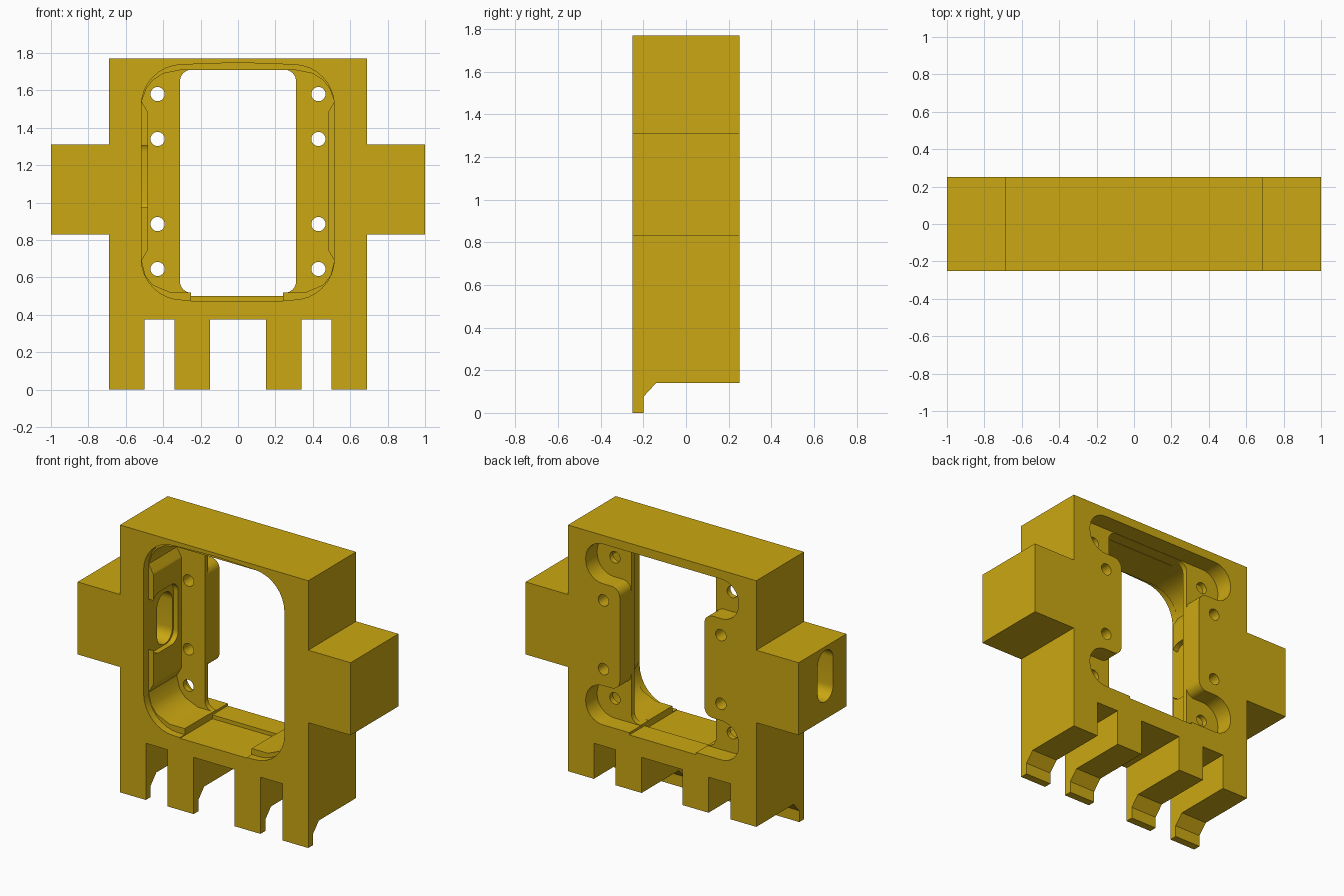
import bpy, bmesh, math
from mathutils import Vector

cube = bpy.data.objects.get("Cube")
if cube:
    bpy.data.objects.remove(cube, do_unlink=True)

gold = bpy.data.materials.new("gold_yellow")
gold.use_nodes = True
COLOUR = (0.60, 0.39, 0.006, 1)
gold.diffuse_color = COLOUR
gold.node_tree.nodes["Principled BSDF"].inputs["Base Color"].default_value = COLOUR


def mirrored(half):
    """Close a right-hand half profile with its mirror image."""
    return half + [(-p[0], *p[1:]) for p in reversed(half)]


def rounded(pts, steps=8):
    """Replace each (u, v, radius) corner by a tangent arc."""
    out = []
    for i, p in enumerate(pts):
        c = Vector(p[:2])
        r = p[2] if len(p) > 2 else 0
        if not r:
            out.append(c)
            continue
        a = (Vector(pts[i - 1][:2]) - c).normalized()
        b = (Vector(pts[(i + 1) % len(pts)][:2]) - c).normalized()
        half = a.angle(b) / 2
        centre = c + (a + b).normalized() * (r / math.sin(half))
        s = c + a * (r / math.tan(half)) - centre
        e = c + b * (r / math.tan(half)) - centre
        turn = math.atan2(s.x * e.y - s.y * e.x, s.dot(e))
        for k in range(steps + 1):
            t = turn * k / steps
            out.append(centre + Vector((s.x * math.cos(t) - s.y * math.sin(t),
                                        s.x * math.sin(t) + s.y * math.cos(t))))
    return out


def rect(u0, u1, v0, v1, r=0):
    return [(u0, v0, r), (u1, v0, r), (u1, v1, r), (u0, v1, r)]


def prism(name, pts, start, end, axis="y"):
    """Extrude a profile along y (profile in x, z) or x (profile in y, z)."""
    bm = bmesh.new()
    verts = [bm.verts.new((p.x, start, p.y) if axis == "y" else (start, p.x, p.y))
             for p in rounded(pts)]
    face = bm.faces.new(verts)
    moved = bmesh.ops.extrude_face_region(bm, geom=[face])["geom"]
    step = Vector((0, end - start, 0) if axis == "y" else (end - start, 0, 0))
    bmesh.ops.translate(bm, vec=step, verts=[g for g in moved if isinstance(g, bmesh.types.BMVert)])
    bmesh.ops.recalc_face_normals(bm, faces=bm.faces)
    mesh = bpy.data.meshes.new(name)
    bm.to_mesh(mesh)
    bm.free()
    mesh.materials.append(gold)
    ob = bpy.data.objects.new(name, mesh)
    bpy.context.collection.objects.link(ob)
    return ob


# Body outline with side blocks and four legs
body = prism("bracket_body", mirrored([
    (.15, .375), (.15, 0), (.34, 0), (.34, .375), (.5, .375), (.5, 0), (.69, 0),
    (.69, .83), (1, .83), (1, 1.31), (.69, 1.31), (.69, 1.77)]), -.25, .25)

cutters = [
    # Underside, leaving a thin lip at the front of each leg
    prism("underside_cut", [(-.2, -.1), (-.2, .075), (-.14, .14), (.4, .14), (.4, -.1)],
          -1.2, 1.2, "x"),
    # Front opening with a slightly arched top
    prism("front_opening_cut", [(-.517, .48, .22), (.515, .48, .22), (.515, 1.73, .22),
                                (0, 1.748), (-.517, 1.73, .22)], -.4, -.2),
    # Pocket with side, top and bottom pads
    prism("pocket_cut", mirrored([
        (.36, .52), (.455, .56), (.495, .61), (.515, .69), (.48, .75, .03), (.48, 1.48, .03),
        (.515, 1.54), (.49, 1.61), (.455, 1.655), (.40, 1.69), (.31, 1.708)]), -.21, .095),
    # Window through the mounting plates
    prism("window_cut", rect(-.31, .31, .518, 1.71, .06), .05, .2),
    # Rear opening, leaving two thick tabs and four corner recesses
    prism("rear_opening_cut", mirrored([
        (.56, .515, .125), (.56, .775, .125), (.31, .775, .06), (.31, 1.45, .06),
        (.56, 1.45, .125), (.56, 1.712, .125)]), .13, .4),
    # Stepped channel across the sill
    prism("sill_front_cut", rect(-.25, .24, .475, .65), -.4, .09),
    prism("sill_rear_cut", rect(-.25, .24, .50, .65), 0, .4),
    # Slot through one side block and the notch in its pad
    prism("side_slot_cut", rect(-.11, .05, .945, 1.285, .078), -1.2, -.4, "x"),
    prism("pad_notch_cut", rect(-.21, .06, .94, 1.34, .07), -.516, -.4, "x"),
]

# Screw holes
for x in (-.43, .43):
    for z in (.645, .885, 1.34, 1.58):
        ring = [(x + .038 * math.cos(k * math.tau / 24), z + .038 * math.sin(k * math.tau / 24))
                for k in range(24)]
        cutters.append(prism("screw_hole_cut", ring, .03, .4))

bpy.context.view_layer.objects.active = body
for cutter in cutters:
    cutter.hide_render = True
    mod = body.modifiers.new(cutter.name, "BOOLEAN")
    mod.operation = "DIFFERENCE"
    mod.solver = "EXACT"
    mod.object = cutter
    bpy.ops.object.modifier_apply(modifier=mod.name)
    bpy.data.objects.remove(cutter, do_unlink=True)

# Smooth the fillets and keep the edges sharp
bpy.ops.object.select_all(action="DESELECT")
body.select_set(True)
bpy.ops.object.shade_smooth_by_angle(angle=math.radians(30))
